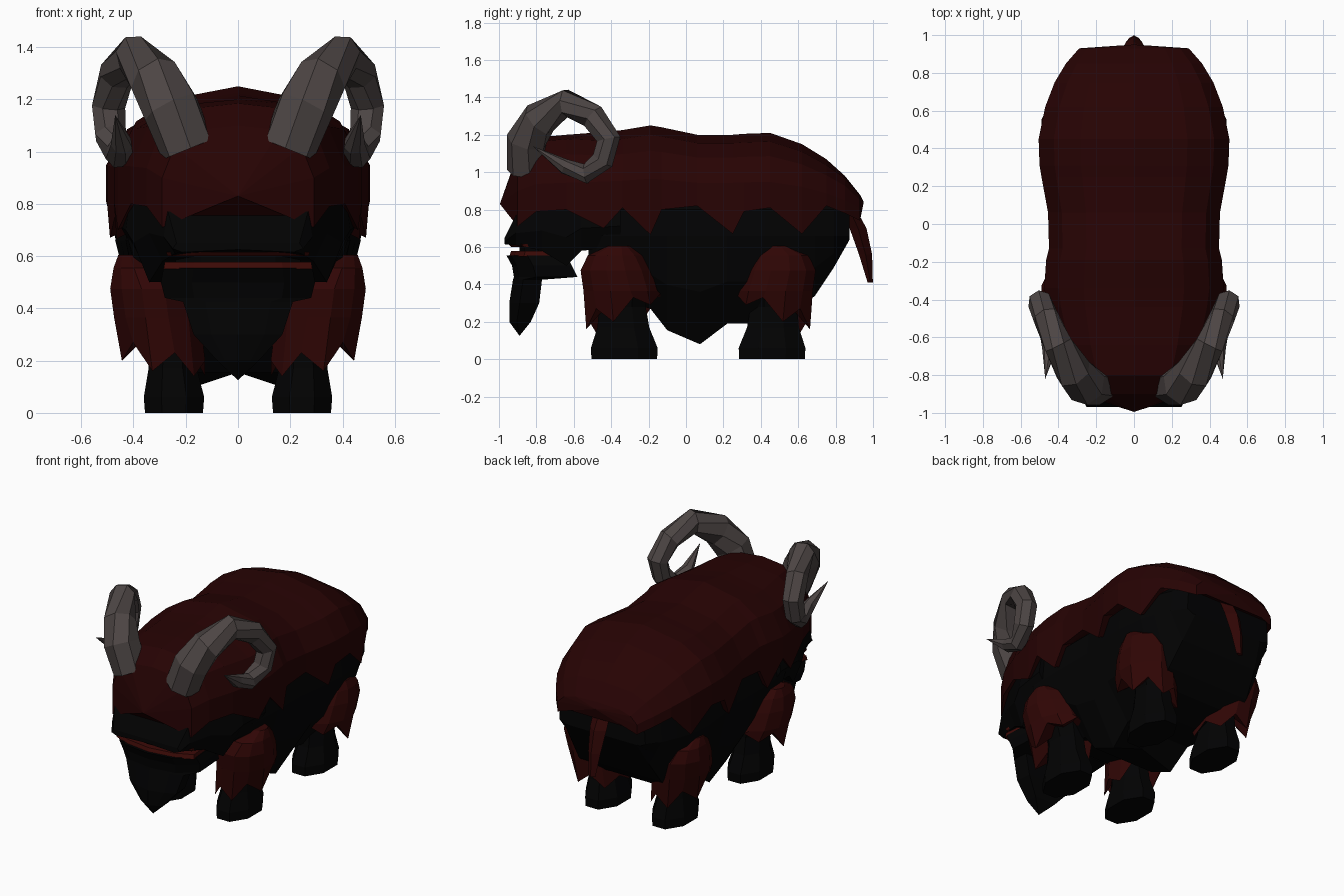
import bpy, bmesh, math
from mathutils import Vector

if "Cube" in bpy.data.objects:
    bpy.data.objects.remove(bpy.data.objects["Cube"])


def material(name, rgb):
    m = bpy.data.materials.new(name)
    m.diffuse_color = (*rgb, 1)
    m.use_nodes = True
    m.node_tree.nodes["Principled BSDF"].inputs["Base Color"].default_value = m.diffuse_color
    return m


COAT = material("dark red coat", (0.0195, 0.0008, 0.0009))
FUR = material("red fur", (0.029, 0.0017, 0.0014))
LIP = material("mouth red", (0.046, 0.003, 0.002))
HIDE = material("black hide", (0.0006, 0.0006, 0.0007))
HORN = material("grey horn", (0.074, 0.060, 0.058))


def loft(name, rings, mat, start=None, end=None, caps=True, mirror=False):
    """Skin closed rings of points; ends close to a point or a flat cap."""
    bm = bmesh.new()
    vs = [[bm.verts.new(p) for p in r] for r in rings]
    n = len(vs[0])
    for a, b in zip(vs, vs[1:]):
        for i in range(n):
            j = (i + 1) % n
            bm.faces.new((a[i], a[j], b[j], b[i]))
    for ring, tip in ((vs[0], start), (vs[-1], end)):
        if tip is not None:
            t = bm.verts.new(tip)
            for i in range(n):
                bm.faces.new((ring[i], ring[(i + 1) % n], t))
        elif caps:
            bm.faces.new(ring)
    bmesh.ops.recalc_face_normals(bm, faces=bm.faces)
    me = bpy.data.meshes.new(name)
    bm.to_mesh(me)
    bm.free()
    me.materials.append(mat)
    ob = bpy.data.objects.new(name, me)
    bpy.context.collection.objects.link(ob)
    if mirror:
        ob.modifiers.new("Mirror", 'MIRROR')
    return ob


def both(half, y):
    """Symmetric cross-section at y from half-outline (x, z) points."""
    return [(x, y, z) for x, z in half] + [(-x, y, z) for x, z in reversed(half) if x > 1e-6]


# Shaggy coat: y, half width, top height, hem height (zigzag)
coat = [(-.90, .29, 1.10, .71), (-.80, .35, 1.185, .79), (-.64, .41, 1.20, .80),
        (-.44, .46, 1.215, .70), (-.34, .475, 1.225, .81), (-.19, .465, 1.25, .665),
        (-.13, .45, 1.24, .80), (.06, .455, 1.20, .82), (.25, .49, 1.20, .67),
        (.31, .50, 1.205, .79), (.45, .505, 1.21, .81), (.62, .47, 1.15, .67),
        (.75, .42, 1.07, .82), (.85, .36, .98, .78), (.93, .29, .88, .74)]
rings = []
for y, w, t, b in coat:
    h = t - .75
    # flat crown at the head and rump, rounder over the back
    crown, shoulder = (.95, .77) if y < -.5 or y > .8 else (.90, .73)
    rings.append(both([(w * .88, b + .03), (w, b), (w, max(.75 + .43 * h, b + .04)),
                       (w * .84, .75 + shoulder * h), (w * .56, .75 + crown * h), (0, t)], y))
loft("coat", rings, COAT, start=(0, -.995, .83), end=(0, .95, .84))

# Body under the coat, with a pair of low shaggy ridges: y, half width, ridge height, ridge x
body = [(-.52, .38, .42, .5), (-.44, .42, .34, .5), (-.19, .43, .27, .52), (-.10, .43, .155, .52),
        (.075, .43, .08, .52), (.22, .45, .19, .52), (.42, .47, .19, .55), (.60, .45, .26, .65),
        (.69, .42, .34, .72), (.79, .375, .49, .75), (.875, .315, .64, .8)]
loft("body", [both([(0, max(b, .155)), (w * k, b), (w * .87, b + (.64 - b) * .5), (w, .66),
                    (w * .97, .80), (w * .8, .87), (0, .88)], y) for y, w, b, k in body], HIDE)

# Upper head and muzzle: y, half width, bottom, top
head = [(-.97, .25, .615, .65), (-.91, .285, .61, .77), (-.77, .34, .58, .85),
        (-.64, .40, .50, .88), (-.56, .43, .58, .88), (-.35, .45, .60, .88)]
loft("head", [both([(0, b + .01), (w * .85, b), (w, b + (t - b) * .4), (w * .94, t), (0, t)], y)
              for y, w, b, t in head], HIDE)


def jaw_ring(z, w, front, back):
    m = front + (back - front) * .35
    half = [(0, front), (w * .6, front + .025), (w, m), (w * .95, back)]
    return [(x, y, z) for x, y in half] + [(-x, y, z) for x, y in reversed(half) if x]


# Mouth interior, lips and lower jaw with its pointed beard
loft("mouth", [jaw_ring(.54, .24, -.89, -.6), jaw_ring(.63, .24, -.89, -.6)], HIDE)
loft("lower_lip", [jaw_ring(.55, .285, -.945, -.72), jaw_ring(.578, .28, -.935, -.72)], LIP)
loft("upper_lip", [jaw_ring(.60, .27, -.935, -.74), jaw_ring(.615, .275, -.95, -.74)], LIP)
loft("jaw", [jaw_ring(.555, .285, -.96, -.64), jaw_ring(.50, .295, -.93, -.61),
             jaw_ring(.44, .28, -.92, -.58), jaw_ring(.425, .21, -.925, -.77),
             jaw_ring(.30, .17, -.945, -.785), jaw_ring(.20, .08, -.945, -.83)],
     HIDE, end=(0, -.89, .125))


def oval(cx, cy, rx, ry, z, flip, zs=None, n=8):
    """Horizontal ring; zs gives a height per point; flip makes the hind version."""
    pts = []
    for i in range(n):
        a = math.tau * (i + .5) / n
        y = cy + ry * math.cos(a)
        pts.append((cx + rx * math.sin(a), .13 - y if flip else y, zs[i] if zs else z))
    return pts


# Legs: the hind pair mirrors the front pair along the body
hem = [.35, .29, .33, .20, .27, .16, .23, .14, .20, .14, .27, .29]
for label, flip in (("front", False), ("hind", True)):
    loft(label + "_legs", [oval(.245, -.33, .12, .19, 0, flip), oval(.245, -.33, .125, .193, .06, flip),
                           oval(.25, -.335, .10, .15, .17, flip), oval(.25, -.34, .095, .135, .28, flip),
                           oval(.28, -.34, .12, .15, .45, flip)], HIDE, mirror=True)
    loft(label + "_leg_fur", [oval(.40, -.36, .06, .06, .605, flip, n=12),
                              oval(.37, -.38, .11, .15, .555, flip, n=12),
                              oval(.325, -.375, .17, .195, .475, flip, n=12),
                              oval(.31, -.35, .17, .205, .365, flip, n=12),
                              oval(.285, -.335, .165, .205, 0, flip, hem, 12)],
         FUR, end=(.26, .13 + .34 if flip else -.34, .38), mirror=True)

# Curled horns: centre point and radius along the curl
path = [(.19, -.85, 1.01, .108), (.255, -.85, 1.17, .112), (.32, -.785, 1.28, .10),
        (.40, -.64, 1.37, .077), (.465, -.495, 1.295, .07), (.497, -.415, 1.175, .066),
        (.49, -.445, 1.065, .062), (.455, -.535, .99, .055), (.445, -.65, 1.03, .042)]
pts = [Vector(p[:3]) for p in path]
rings = []
for i, p in enumerate(pts):
    t = (pts[min(i + 1, len(pts) - 1)] - pts[max(i - 1, 0)]).normalized()
    u = t.cross(Vector((1, .35, 0))).normalized()
    v = t.cross(u)
    rings.append([p + path[i][3] * (u * math.cos(a) + v * math.sin(a))
                  for a in [math.tau * k / 7 for k in range(7)]])
loft("horns", rings, HORN, end=(.47, -.82, 1.14), mirror=True)

# Tail
tail = [(.87, .81, .06, .035), (.92, .70, .06, .045), (.96, .56, .045, .035), (.985, .41, .025, .014)]
loft("tail", [[(-w, y, z), (0, y + d, z), (w, y, z), (0, y - d, z)] for y, z, w, d in tail], FUR)
